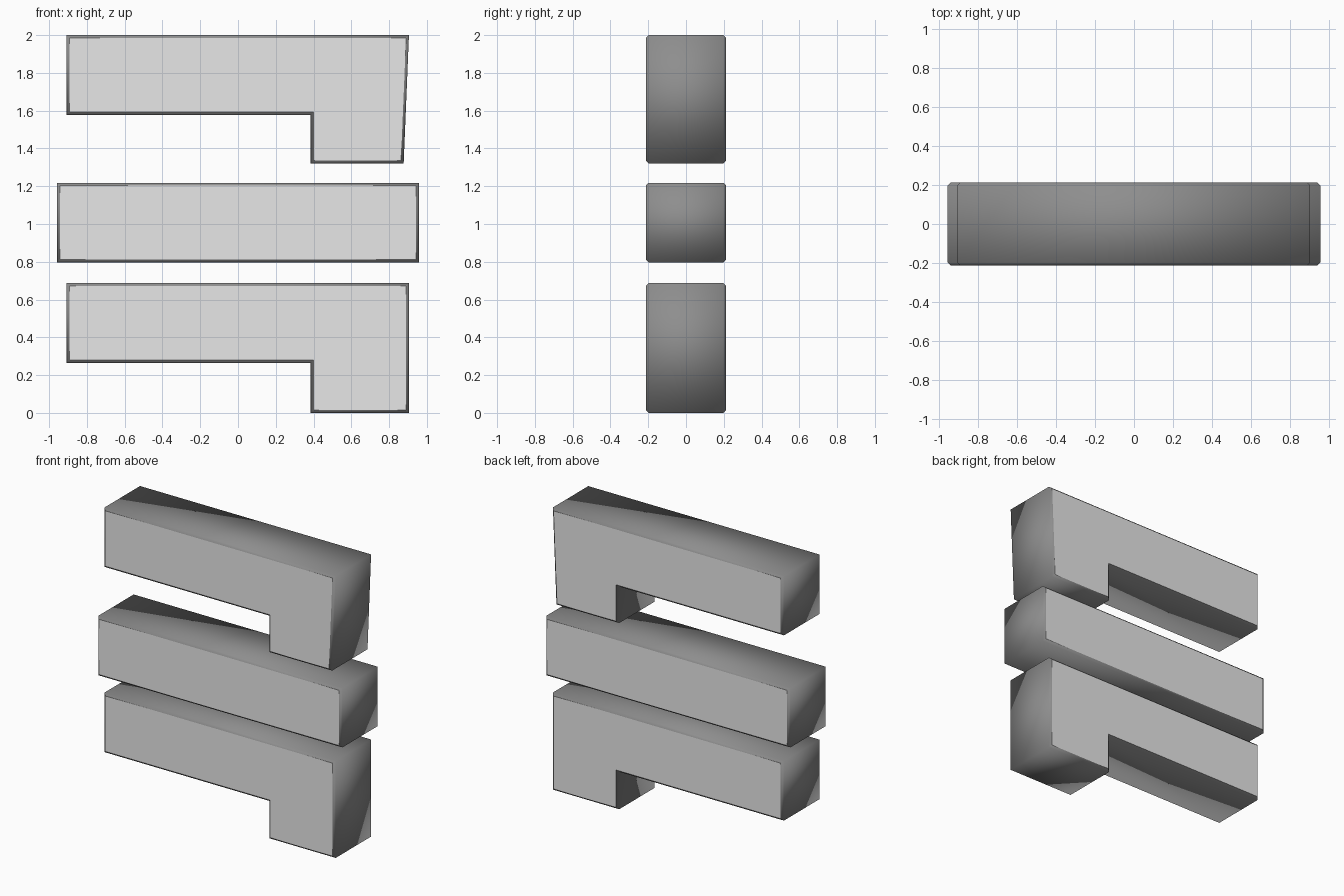
import bpy, bmesh
from mathutils import Vector

if "Cube" in bpy.data.objects:
    bpy.data.objects.remove(bpy.data.objects["Cube"])

HALF_DEPTH = 0.213
BEVEL = 0.015


def material(name, value):
    m = bpy.data.materials.new(name)
    m.diffuse_color = (value, value, value, 1)
    m.use_nodes = True
    m.node_tree.nodes["Principled BSDF"].inputs["Base Color"].default_value = m.diffuse_color
    return m


light_grey = material("light_grey_face", 0.8)
dark_grey = material("dark_grey_side", 0.27)


def inset(points, amount):
    """Mitred inset of a counter-clockwise outline."""
    result = []
    for i, p in enumerate(points):
        d1 = (p - points[i - 1]).normalized()
        d2 = (points[(i + 1) % len(points)] - p).normalized()
        n1, n2 = Vector((-d1.y, d1.x)), Vector((-d2.y, d2.x))
        result.append(p + (n1 + n2) * amount / (1 + n1.dot(n2)))
    return result


def bevelled_slab(name, outline):
    outer = [Vector(p) for p in outline]
    inner = inset(outer, BEVEL)
    levels = [(inner, -HALF_DEPTH), (outer, BEVEL - HALF_DEPTH),
              (outer, HALF_DEPTH - BEVEL), (inner, HALF_DEPTH)]
    bm = bmesh.new()
    rings = [[bm.verts.new((p.x, y, p.y)) for p in pts] for pts, y in levels]
    n = len(outer)
    # Smooth dark rim with bevels
    for a, b in zip(rings, rings[1:]):
        for i in range(n):
            j = (i + 1) % n
            f = bm.faces.new((a[i], a[j], b[j], b[i]))
            f.smooth = True
            f.material_index = 1
    # Flat light faces, front and back
    for ring in (rings[0], rings[-1]):
        cap = bm.faces.new(ring)
        for e in cap.edges:
            e.smooth = False
    bmesh.ops.recalc_face_normals(bm, faces=bm.faces)
    mesh = bpy.data.meshes.new(name)
    bm.to_mesh(mesh)
    bm.free()
    mesh.materials.append(light_grey)
    mesh.materials.append(dark_grey)
    obj = bpy.data.objects.new(name, mesh)
    bpy.context.collection.objects.link(obj)
    return obj


def hooked_outline(bottom, step, top, foot_right):
    """Bar with a downward leg at its right end."""
    return [(-0.907, step), (0.385, step), (0.385, bottom),
            (foot_right, bottom), (0.905, top), (-0.907, top)]


bevelled_slab("lower_hooked_bar", hooked_outline(0.0, 0.265, 0.688, 0.905))
bevelled_slab("middle_bar", [(-0.957, 0.797), (0.957, 0.797),
                             (0.957, 1.218), (-0.957, 1.218)])
bevelled_slab("upper_hooked_bar", hooked_outline(1.32, 1.578, 2.0, 0.877))
